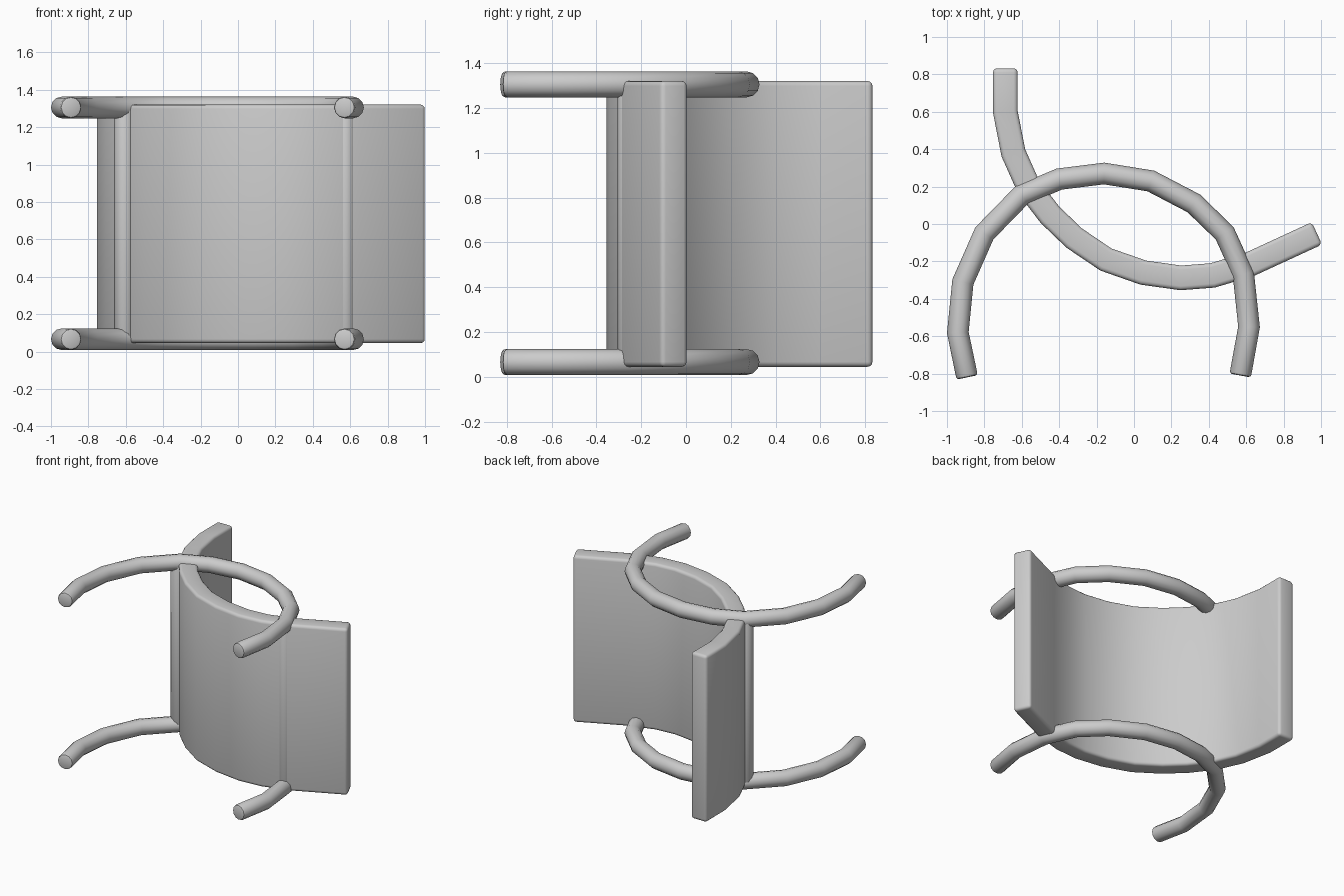
import bpy, bmesh
from mathutils import Vector

if "Cube" in bpy.data.objects:
    bpy.data.objects.remove(bpy.data.objects["Cube"])

grey = bpy.data.materials.new("plain_grey")
grey.diffuse_color = (0.6, 0.6, 0.6, 1)
grey.use_nodes = True
grey.node_tree.nodes["Principled BSDF"].inputs["Base Color"].default_value = grey.diffuse_color


def smooth(ob, angle):
    bpy.ops.object.select_all(action='DESELECT')
    ob.select_set(True)
    bpy.context.view_layer.objects.active = ob
    bpy.ops.object.shade_smooth_by_angle(angle=angle)


def tube(name, points, radius):
    """Round tube with flat caps along a list of 3D points."""
    cu = bpy.data.curves.new(name, 'CURVE')
    cu.dimensions = '3D'
    cu.bevel_depth = radius
    cu.bevel_resolution = 4
    cu.use_fill_caps = True
    sp = cu.splines.new('POLY')
    sp.points.add(len(points) - 1)
    for p, co in zip(sp.points, points):
        p.co = (*co, 1)
    ob = bpy.data.objects.new(name, cu)
    bpy.context.collection.objects.link(ob)
    bpy.ops.object.select_all(action='DESELECT')
    ob.select_set(True)
    bpy.context.view_layer.objects.active = ob
    bpy.ops.object.convert(target='MESH')
    ob = bpy.context.object
    bm = bmesh.new()
    bm.from_mesh(ob.data)
    bmesh.ops.remove_doubles(bm, verts=bm.verts, dist=1e-4)
    # soften the rim of each cap
    rims = [e for e in bm.edges if len(e.link_faces) == 2 and e.calc_face_angle() > 1.0]
    bmesh.ops.bevel(bm, geom=rims, offset=0.014, segments=2, profile=0.5, affect='EDGES')
    bmesh.ops.recalc_face_normals(bm, faces=bm.faces)
    bm.to_mesh(ob.data)
    bm.free()
    ob.data.materials.clear()
    ob.data.materials.append(grey)
    smooth(ob, 0.7)
    return ob


# curved seat-and-back panel: thick profile swept sideways
mid = [(-0.688, 0.832), (-0.688, 0.6), (-0.645, 0.38), (-0.565, 0.2), (-0.45, 0.05),
       (-0.32, -0.075), (-0.15, -0.19), (0.05, -0.26), (0.25, -0.288), (0.42, -0.275),
       (0.62, -0.215), (0.978, -0.05)]
half, z0, z1 = 0.066, 0.045, 1.32
mid = [Vector(p) for p in mid]
left, right = [], []
for i, p in enumerate(mid):
    d_in = (p - mid[max(i - 1, 0)]).normalized()
    d_out = (mid[min(i + 1, len(mid) - 1)] - p).normalized()
    d = (d_in + d_out).normalized()
    n = Vector((-d.y, d.x)) * half
    left.append(p + n)
    right.append(p - n)
bm = bmesh.new()
rings = [[bm.verts.new((q.x, q.y, z)) for q, z in ((a, z0), (b, z0), (b, z1), (a, z1))]
         for a, b in zip(left, right)]
for r, s in zip(rings, rings[1:]):
    for k in range(4):
        bm.faces.new((r[k], r[(k + 1) % 4], s[(k + 1) % 4], s[k]))
bm.faces.new(rings[0])
bm.faces.new(rings[-1])
bmesh.ops.recalc_face_normals(bm, faces=bm.faces)
sharp = [e for e in bm.edges if e.calc_face_angle() > 1.0]
bmesh.ops.bevel(bm, geom=sharp, offset=0.022, segments=3, profile=0.5, affect='EDGES')
me = bpy.data.meshes.new("curved_panel")
bm.to_mesh(me)
bm.free()
me.materials.append(grey)
panel = bpy.data.objects.new("curved_panel", me)
bpy.context.collection.objects.link(panel)
smooth(panel, 0.6)

# arched leg tubes, one at each side of the panel
arch = [(-0.892, -0.82), (-0.942, -0.58), (-0.915, -0.31), (-0.8, -0.05), (-0.6, 0.155),
        (-0.4, 0.24), (-0.16, 0.27), (0.09, 0.23), (0.32, 0.11), (0.485, -0.05),
        (0.585, -0.27), (0.615, -0.55), (0.568, -0.81)]
for side, z in (("lower", 0.066), ("upper", 1.305)):
    tube(side + "_leg_arch", [(x, y, z) for x, y in arch], 0.058)

# cross rods joining the two arches at the panel
for name, x, y in (("back_cross_rod", -0.607, 0.148), ("front_cross_rod", 0.575, -0.25)):
    tube(name, [(x, y, 0.066), (x, y, 1.305)], 0.055)
